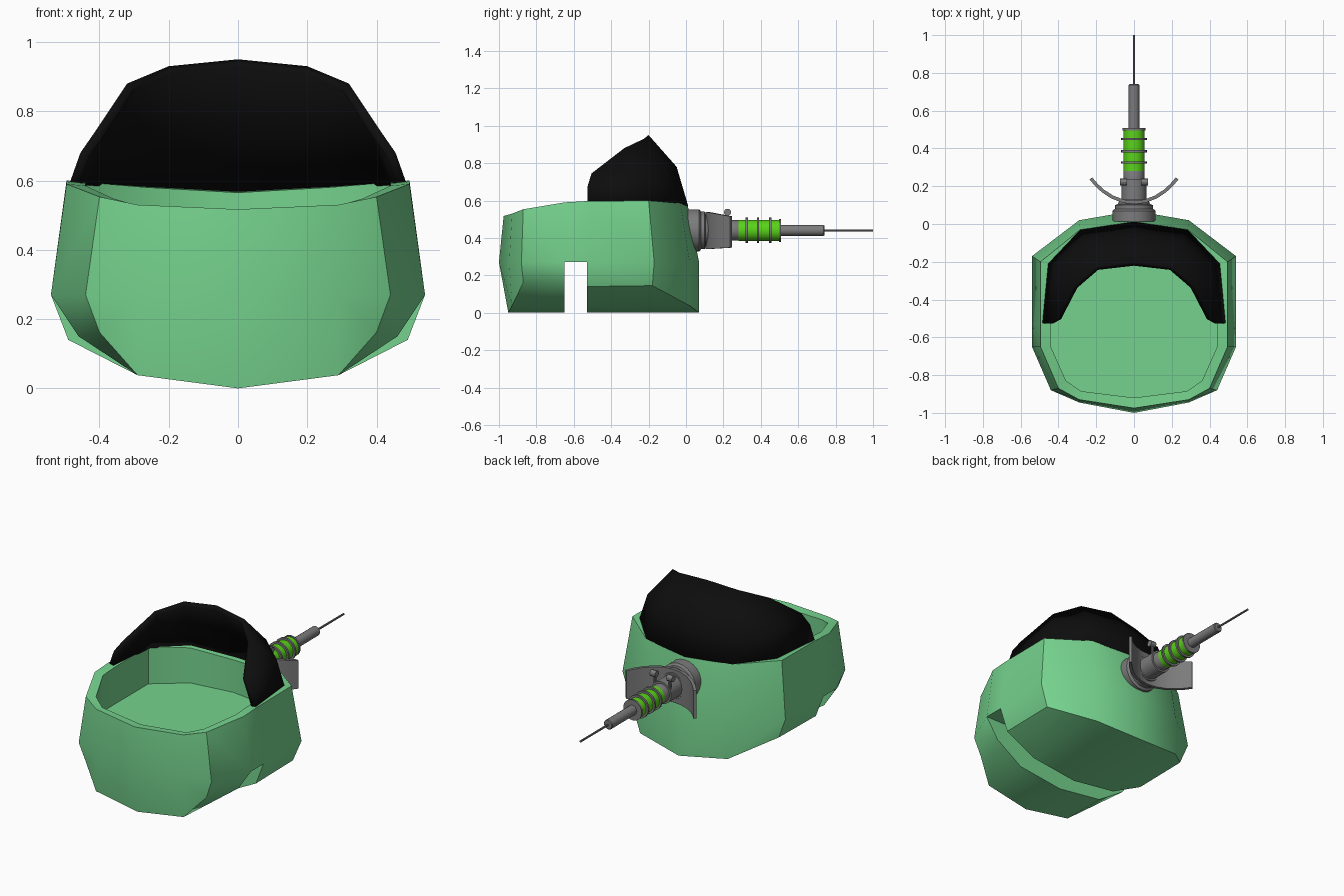
import bpy, bmesh, math
from mathutils import Vector, Matrix

if "Cube" in bpy.data.objects:
    bpy.data.objects.remove(bpy.data.objects["Cube"])

AXIS_Z = 0.44


def material(name, rgb):
    m = bpy.data.materials.new(name)
    m.diffuse_color = (*rgb, 1)
    m.use_nodes = True
    m.node_tree.nodes["Principled BSDF"].inputs["Base Color"].default_value = m.diffuse_color
    return m


GREEN = material("shell_green", (0.18, 0.65, 0.27))
BLACK = material("black", (0.004, 0.004, 0.004))
LIME = material("lime", (0.1, 0.65, 0.01))
GREY = material("grey", (0.2, 0.2, 0.2))


def finish(name, bm, mat, angle=30):
    me = bpy.data.meshes.new(name)
    bm.to_mesh(me)
    bm.free()
    ob = bpy.data.objects.new(name, me)
    bpy.context.collection.objects.link(ob)
    me.materials.append(mat)
    bpy.ops.object.select_all(action='DESELECT')
    ob.select_set(True)
    bpy.context.view_layer.objects.active = ob
    bpy.ops.object.shade_smooth_by_angle(angle=math.radians(angle))
    return ob


def mirror_x(bm):
    d = bmesh.ops.duplicate(bm, geom=bm.verts[:] + bm.edges[:] + bm.faces[:])
    for v in d["geom"]:
        if isinstance(v, bmesh.types.BMVert):
            v.co.x *= -1
    bmesh.ops.remove_doubles(bm, verts=bm.verts[:], dist=1e-4)
    bmesh.ops.recalc_face_normals(bm, faces=bm.faces[:])


def strip(bm, a, b, skip=()):
    for i in range(len(a) - 1):
        if i not in skip:
            bm.faces.new((a[i], a[i + 1], b[i + 1], b[i]))


# Shell: right half, rings run front to back, then mirrored
bm = bmesh.new()


def row(pts):
    return [bm.verts.new(p) for p in pts]


inner_xy = [(0, -.92), (.28, -.885), (.36, -.83), (.44, -.65),
            (.44, -.53), (.44, -.22), (.26, -.08), (0, -.045)]
rim = row([(0, -.975, .517), (.29, -.93, .53), (.40, -.87, .553), (.495, -.65, .59),
           (.495, -.53, .597), (.495, -.2, .6), (.285, -.03, .585), (0, .01, .57)])
inner = row([(x, y, r.co.z - .005) for (x, y), r in zip(inner_xy, rim)])
floor = row([(x, y, .37) for x, y in inner_xy])
belly = row([(0, -1, .27), (.29, -.945, .27), (.44, -.88, .27), (.54, -.65, .27),
             (.54, -.53, .27), (.54, -.17, .27), (.29, .02, .27), (0, .07, .27)])
base = row([(0, -.95, 0), (.29, -.93, .038), (.40, -.87, .162), (.46, -.65, .15),
            (.49, -.53, .14), (.49, -.18, .145), (.29, .02, .038), (0, .07, 0)])
strip(bm, floor, inner)
strip(bm, inner, rim)
strip(bm, rim, belly)
strip(bm, belly, base, skip=(3,))
bm.faces.new(floor)
# Underside keel and the cross slot
f0, f1, ft = row([(0, -.65, 0), (.29, -.65, .038), (0, -.65, .27)])
b0, b1, bt = row([(0, -.53, 0), (.29, -.53, .038), (0, -.53, .27)])
bm.faces.new((base[0], base[1], f1, f0))
bm.faces.new((base[1], base[2], base[3], f1))
bm.faces.new((b0, b1, base[6], base[7]))
bm.faces.new((b1, base[4], base[5], base[6]))
bm.faces.new((belly[3], base[3], f1, f0, ft))
bm.faces.new((belly[4], base[4], b1, b0, bt))
bm.faces.new((belly[3], belly[4], bt, ft))
mirror_x(bm)
finish("shell", bm, GREEN, 35)

# Hood: curved sheet rising from the rear rim
bm = bmesh.new()
low = row([(0, .012, .57), (.285, -.03, .583), (.455, -.21, .595), (.487, -.525, .59)])
mid = row([(0, -.05, .78), (.25, -.09, .77), (.41, -.22, .745), (.455, -.525, .68)])
top = row([(0, -.2, .95), (.20, -.225, .93), (.32, -.33, .88), (.41, -.505, .745)])
strip(bm, low, mid)
strip(bm, mid, top)
mirror_x(bm)
centre = Vector((0, -.4, .6))
if sum(f.normal.dot(f.calc_center_median() - centre) for f in bm.faces) < 0:
    bmesh.ops.reverse_faces(bm, faces=bm.faces[:])
hood = finish("hood", bm, BLACK, 35)
sol = hood.modifiers.new("thickness", 'SOLIDIFY')
sol.thickness = 0.028
sol.offset = -1


# Turned parts along the y axis, profile as (y, radius)
def turned(name, profile, mat, sides=24):
    bm = bmesh.new()
    rings = []
    for y, r in profile:
        rings.append([bm.verts.new((r * math.cos(2 * math.pi * k / sides), y,
                                    AXIS_Z + r * math.sin(2 * math.pi * k / sides)))
                      for k in range(sides)])
    for a, b in zip(rings, rings[1:]):
        strip(bm, a + a[:1], b + b[:1])
    bm.faces.new(rings[0])
    bm.faces.new(rings[-1])
    bmesh.ops.recalc_face_normals(bm, faces=bm.faces[:])
    return finish(name, bm, mat)


turned("mount", [(.012, .113), (.07, .113), (.075, .108), (.08, .1), (.1, .1),
                 (.105, .085), (.13, .075)], GREY)
turned("collar", [(.1, .066), (.235, .066), (.235, .055), (.28, .055), (.29, .05)], GREY)
turned("grip", [(.28, .056), (.5, .056)], LIME)
for i, y in enumerate((.325, .385, .45)):
    turned(f"grip_ring_{i + 1}", [(y - .006, .05), (y - .006, .068), (y + .006, .068),
                                  (y + .006, .05)], GREY)
turned("grip_end", [(.496, .05), (.496, .061), (.507, .061), (.507, .03)], GREY)
turned("rod", [(.5, .029), (.735, .029), (.74, .025)], GREY, 16)
turned("needle", [(.73, .006), (1.0, .006)], GREY, 8)

# Curved guard plate
bm = bmesh.new()
arc = [(0, .105), (.06, .112), (.12, .135), (.17, .168), (.205, .2), (.235, .235)]
sections = []
for i, (x, y) in enumerate(arc):
    a, b = Vector(arc[max(i - 1, 0)]), Vector(arc[min(i + 1, len(arc) - 1)])
    d = (b - a).normalized() if i else Vector((1, 0))
    n = Vector((-d.y, d.x)) * .018
    h0, h1 = .34 + .06 * (y - .1), .54 - .18 * (y - .1)
    sections.append(row([(x, y, h0), (x + n.x, y + n.y, h0),
                         (x + n.x, y + n.y, h1), (x, y, h1)]))
for a, b in zip(sections, sections[1:]):
    strip(bm, a + a[:1], b + b[:1])
bm.faces.new(sections[-1])
mirror_x(bm)
finish("guard", bm, GREY)

# Pair of thumb screws on top of the collar
for side, sx in (("left", -1), ("right", 1)):
    bm = bmesh.new()
    bmesh.ops.create_cone(bm, cap_ends=True, segments=12, radius1=.019, radius2=.019, depth=.036,
                          matrix=Matrix.Translation((sx * .055, .222, .537))
                          @ Matrix.Rotation(math.pi / 2, 4, 'Y'))
    bmesh.ops.create_cone(bm, cap_ends=True, segments=10, radius1=.009, radius2=.009, depth=.08,
                          matrix=Matrix.Translation((sx * .05, .222, .5)))
    finish("screw_" + side, bm, GREY)
